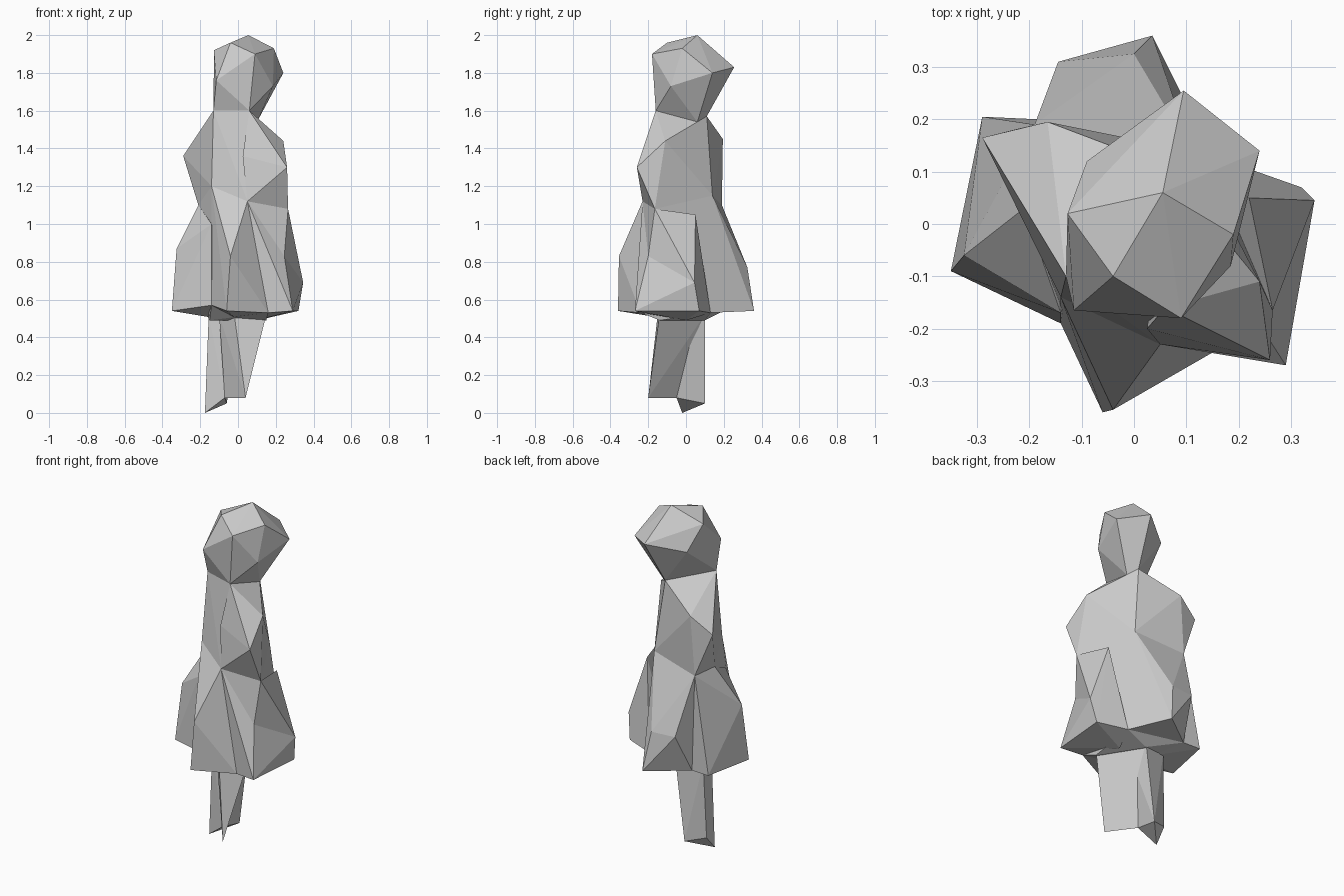
import bpy, bmesh

if "Cube" in bpy.data.objects:
    bpy.data.objects.remove(bpy.data.objects["Cube"])


def hull(name, points):
    """Flat-faced solid wrapped around a few corner points."""
    bm = bmesh.new()
    for p in points:
        bm.verts.new(p)
    res = bmesh.ops.convex_hull(bm, input=bm.verts[:])
    loose = [g for g in set(res["geom_interior"] + res["geom_unused"])
             if isinstance(g, bmesh.types.BMVert)]
    if loose:
        bmesh.ops.delete(bm, geom=loose, context='VERTS')
    bmesh.ops.recalc_face_normals(bm, faces=bm.faces[:])
    mesh = bpy.data.meshes.new(name)
    bm.to_mesh(mesh)
    bm.free()
    obj = bpy.data.objects.new(name, mesh)
    bpy.context.collection.objects.link(obj)
    return obj


# shared corners: neck ring, waist ring and inner hem
neck = [(-.13, -.10, 1.6), (.06, -.16, 1.6), (.10, .06, 1.54), (.06, .11, 1.57)]
waist_left, waist_front_left = (-.21, .03, 1.1), (-.14, -.14, 1.2)
waist_front, waist_right = (.05, -.23, 1.12), (.265, -.165, 1.08)
waist_back_right, waist_back_left = (.11, .14, 1.15), (-.19, .19, 1.1)
waist = [waist_left, waist_front_left, waist_front,
         waist_right, waist_back_right, waist_back_left]
hem_front_right, hem_back_right = (.16, -.24, .53), (.15, .13, .53)
hem_back_left, hem_front_left = (-.18, .20, .54), (-.14, -.19, .57)
skirt_right_top, skirt_right_hem = (.245, -.2, .83), (.29, -.27, .54)
flap_tip, hem_core = (.345, .045, .69), (.1, 0, .49)

# head, tapering into the neck
hull("head", neck + [
    (.055, .06, 2.0), (-.04, -.10, 1.96), (.19, -.02, 1.93),
    (-.127, .02, 1.92), (.09, -.18, 1.9), (.095, .255, 1.83),
    (.24, .14, 1.80), (-.09, .12, 1.78), (-.115, -.165, 1.76),
    (.185, -.08, 1.73)])

# torso with shoulders and folded arm
hull("torso", neck + waist + [
    (-.29, .165, 1.36), (-.165, .195, 1.45), (.24, -.11, 1.44)])
hull("folded_arm", [
    (.24, -.11, 1.44), (.26, -.26, 1.3), (.025, -.2, 1.36),
    (.06, -.16, 1.6), waist_front, waist_right, (.05, 0, 1.3)])

# skirt core and its flared panels
hull("skirt_core", waist + [
    hem_front_right, hem_back_right, hem_back_left, hem_front_left,
    (-.15, -.1, .49), (.15, -.14, .49), (0, .1, .49)])
hull("skirt_front", [
    waist_front, waist_front_left, (-.04, -.355, .83), (-.06, -.36, .54),
    hem_front_right, hem_front_left, (0, -.05, .49)])
hull("skirt_right_upper", [
    waist_front, waist_right, skirt_right_top, hem_front_right, hem_core])
hull("skirt_right_lower", [
    waist_front, skirt_right_top, skirt_right_hem, hem_front_right, hem_core])
hull("side_flap_upper", [
    waist_right, (.22, .05, 1.05), flap_tip, (.32, .07, .54),
    skirt_right_top, hem_back_right, hem_core])
hull("side_flap_lower", [
    skirt_right_top, skirt_right_hem, flap_tip, (.32, .07, .54), hem_core])
hull("skirt_back", [
    waist_back_right, waist_back_left, (0, .325, .77), (-.145, .31, .77),
    (.035, .36, .54), hem_back_right, hem_back_left])
hull("skirt_left", [
    waist_left, waist_back_left, (-.14, -.17, 1.0), hem_front_left,
    (-.325, -.06, .87), (-.35, -.09, .54), (-.29, .205, .54),
    hem_back_left, (-.05, 0, .49)])

# legs
hull("left_leg", [
    (-.155, -.02, .52), (-.155, .06, .52), (0, .1, .52), (.02, -.03, .52),
    (-.175, -.02, 0), (-.06, .1, .05), (-.07, -.05, .08), (-.17, .05, .08)])
hull("right_leg", [
    (.15, -.14, .52), (-.02, -.15, .52), (0, .1, .52), (-.1, -.06, .52),
    (.04, -.2, .08), (-.07, -.05, .08)])
